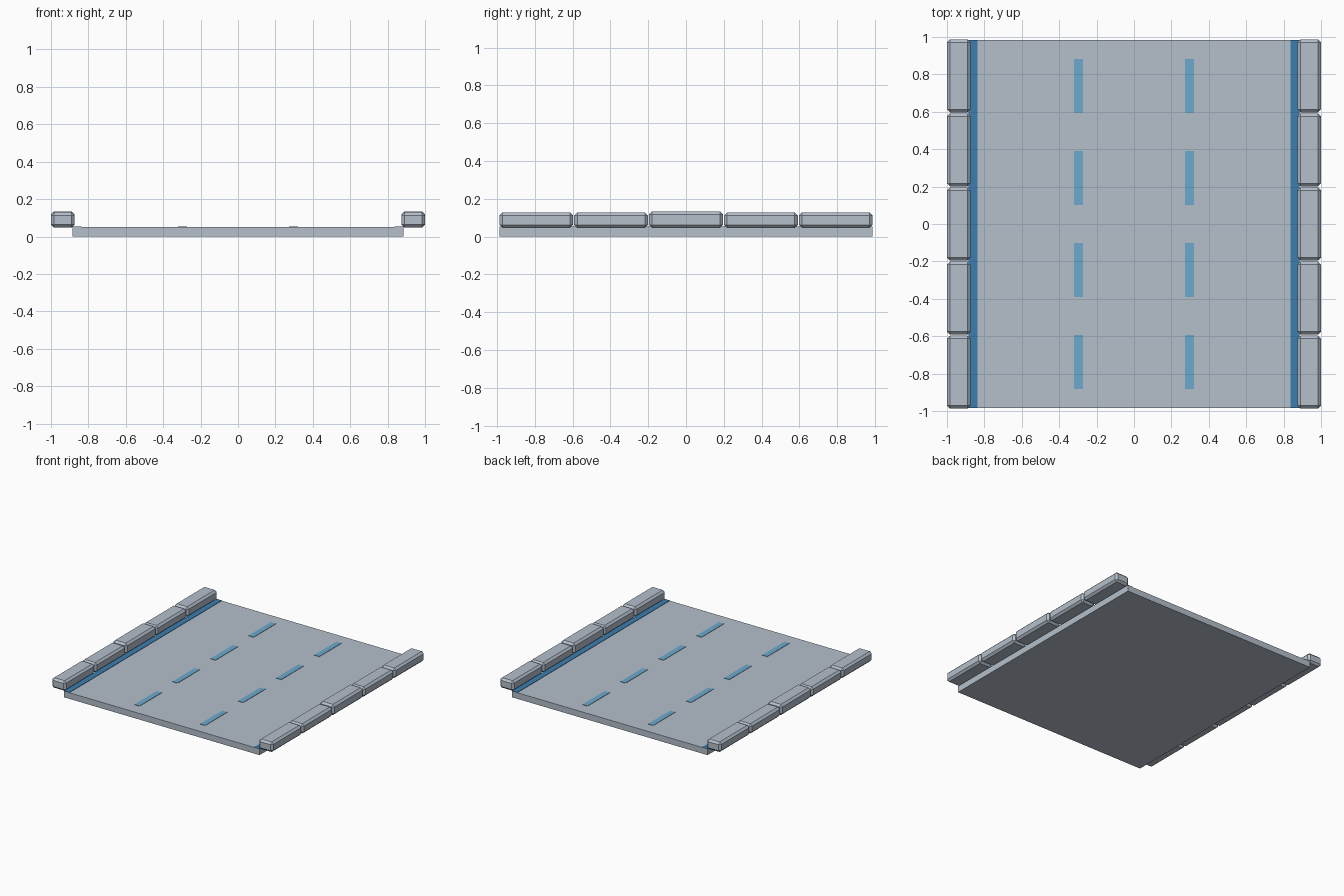
import bpy
import bmesh

cube = bpy.data.objects.get("Cube")
if cube:
    bpy.data.objects.remove(cube, do_unlink=True)


def material(name, color):
    mat = bpy.data.materials.new(name)
    mat.use_nodes = True
    rgba = (*color, 1.0)
    mat.diffuse_color = rgba
    mat.node_tree.nodes["Principled BSDF"].inputs["Base Color"].default_value = rgba
    return mat


GREY = material("pale blue grey", (0.46, 0.52, 0.60))
DEEP_BLUE = material("deep blue", (0.045, 0.21, 0.43))
LIGHT_BLUE = material("light blue", (0.15, 0.40, 0.62))


def box(name, low, high, mat, bevel=0.0):
    """Box between two corners, with optional chamfered edges."""
    bm = bmesh.new()
    bmesh.ops.create_cube(bm, size=1.0)
    for v in bm.verts:
        v.co = [(a + b) / 2 + c * (b - a) for a, b, c in zip(low, high, v.co)]
    if bevel:
        bmesh.ops.bevel(bm, geom=bm.edges[:], offset=bevel, segments=1,
                        affect='EDGES', profile=0.5)
    bmesh.ops.recalc_face_normals(bm, faces=bm.faces[:])
    mesh = bpy.data.meshes.new(name)
    bm.to_mesh(mesh)
    bm.free()
    mesh.materials.append(mat)
    obj = bpy.data.objects.new(name, mesh)
    bpy.context.collection.objects.link(obj)
    return obj


HALF_LENGTH = 0.985
TOP = 0.05

# Road slab
box("road_slab", (-0.885, -HALF_LENGTH, 0), (0.885, HALF_LENGTH, TOP), GREY)

BLOCK_TOPS = (0.129, 0.127, 0.134, 0.127, 0.129)
PITCH = 0.396

for side, sign in (("left", 1), ("right", -1)):
    # Edge line along the kerb
    xs = sorted((sign * 0.836, sign * 0.884))
    box(f"{side}_edge_line", (xs[0], -HALF_LENGTH, TOP - 0.003),
        (xs[1], HALF_LENGTH, TOP + 0.003), DEEP_BLUE)

    # Lane dashes
    for i in range(4):
        y = (i - 1.5) * 0.492
        x = sign * 0.297
        box(f"{side}_lane_dash_{i + 1}", (x - 0.023, y - 0.144, TOP - 0.003),
            (x + 0.023, y + 0.144, TOP + 0.003), LIGHT_BLUE)

    # Chamfered kerb blocks overhanging the slab
    xs = sorted((sign * 0.874, sign * 1.0))
    for i, top in enumerate(BLOCK_TOPS):
        y = (i - 2) * PITCH
        box(f"{side}_kerb_block_{i + 1}", (xs[0], y - 0.195, 0.047),
            (xs[1], y + 0.195, top), GREY, bevel=0.016)
